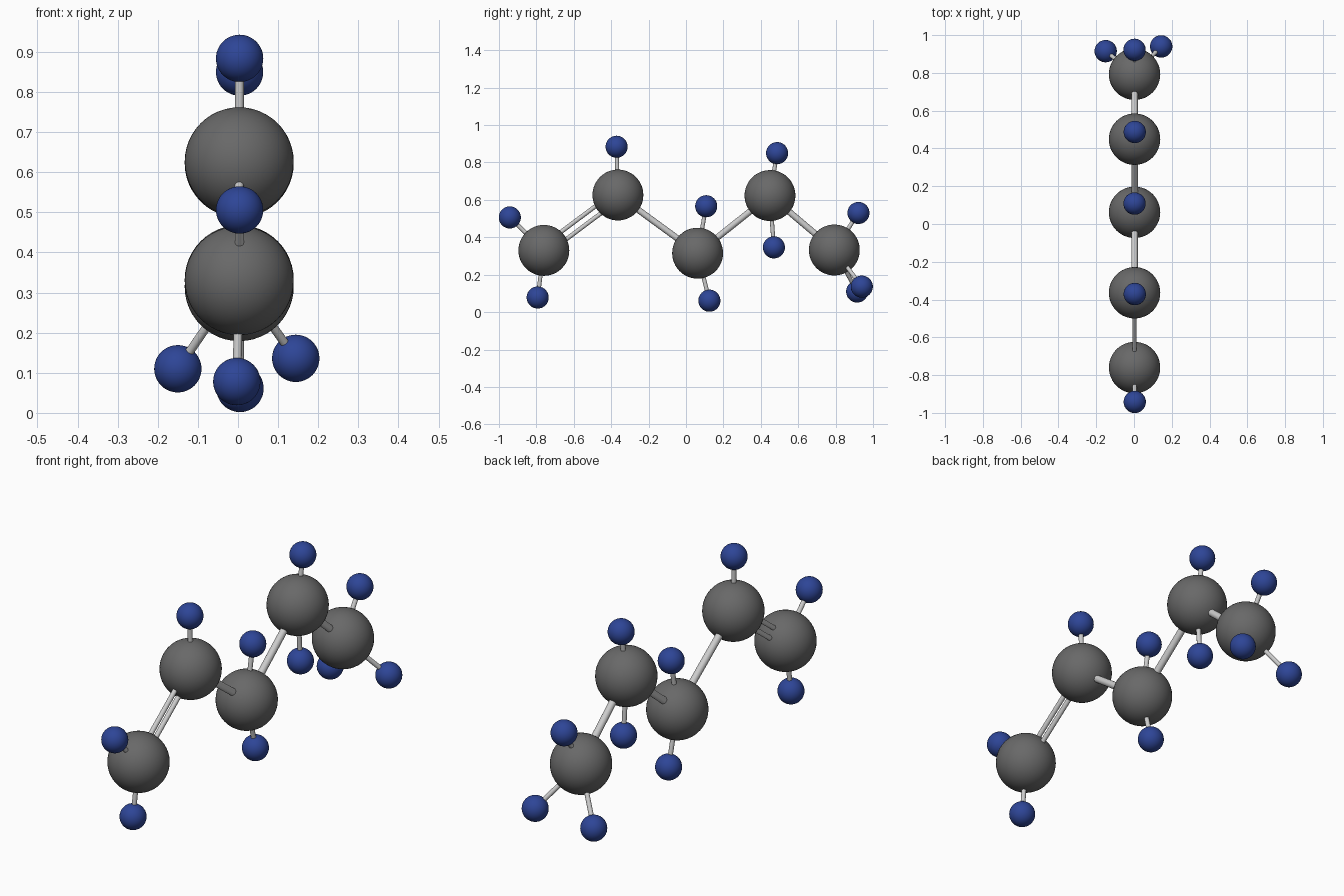
import bpy
from mathutils import Vector

if "Cube" in bpy.data.objects:
    bpy.data.objects.remove(bpy.data.objects["Cube"])


def material(name, rgb):
    m = bpy.data.materials.new(name)
    m.diffuse_color = (*rgb, 1)
    m.use_nodes = True
    m.node_tree.nodes["Principled BSDF"].inputs["Base Color"].default_value = m.diffuse_color
    return m


GREY = material("dark_grey", (0.14, 0.14, 0.14))
BLUE = material("deep_blue", (0.027, 0.06, 0.31))
LIGHT = material("light_grey", (0.6, 0.6, 0.6))
R_CARBON, R_HYDROGEN = 0.136, 0.059


def finish(name, mat):
    ob = bpy.context.object
    ob.name = name
    ob.data.materials.append(mat)
    bpy.ops.object.shade_smooth_by_angle(angle=0.7)


def atom(name, pos, radius, mat):
    bpy.ops.mesh.primitive_uv_sphere_add(segments=48, ring_count=24,
                                         radius=radius, location=pos)
    finish(name, mat)


def bond(name, a, b, radius, offset=Vector((0, 0, 0))):
    a, b = Vector(a) + offset, Vector(b) + offset
    d = b - a
    bpy.ops.mesh.primitive_cylinder_add(vertices=16, radius=radius, depth=d.length,
                                        location=(a + b) / 2)
    bpy.context.object.rotation_mode = 'QUATERNION'
    bpy.context.object.rotation_quaternion = d.to_track_quat('Z', 'Y')
    finish(name, LIGHT)


# Zigzag carbon chain
carbons = [(0.003, -0.76, 0.33), (0.003, -0.364, 0.626), (0.003, 0.062, 0.315),
           (0.003, 0.449, 0.623), (0.003, 0.793, 0.332)]
for i, c in enumerate(carbons):
    atom(f"carbon_{i + 1}", c, R_CARBON, GREY)

# Hydrogens: index of the parent carbon, position
hydrogens = [(0, (0.004, -0.942, 0.506)), (0, (-0.003, -0.793, 0.078)),
             (1, (0.004, -0.371, 0.884)),
             (2, (0.003, 0.108, 0.566)), (2, (0.005, 0.125, 0.061)),
             (3, (0.004, 0.487, 0.85)), (3, (0.003, 0.47, 0.346)),
             (4, (0.003, 0.922, 0.53)), (4, (-0.15, 0.915, 0.11)),
             (4, (0.144, 0.94, 0.136))]
for i, (c, h) in enumerate(hydrogens):
    atom(f"hydrogen_{i + 1}", h, R_HYDROGEN, BLUE)
    bond(f"hydrogen_bond_{i + 1}", carbons[c], h, 0.011)

# Single bonds along the chain
for i in range(1, 4):
    bond(f"single_bond_{i}", carbons[i], carbons[i + 1], 0.017)

# Double bond: two thin parallel rods
along = (Vector(carbons[1]) - Vector(carbons[0])).normalized()
side = Vector((1, 0, 0)).cross(along)
for name, s in (("upper", 1), ("lower", -1)):
    bond(f"double_bond_{name}", carbons[0], carbons[1], 0.0115, side * 0.024 * s)
